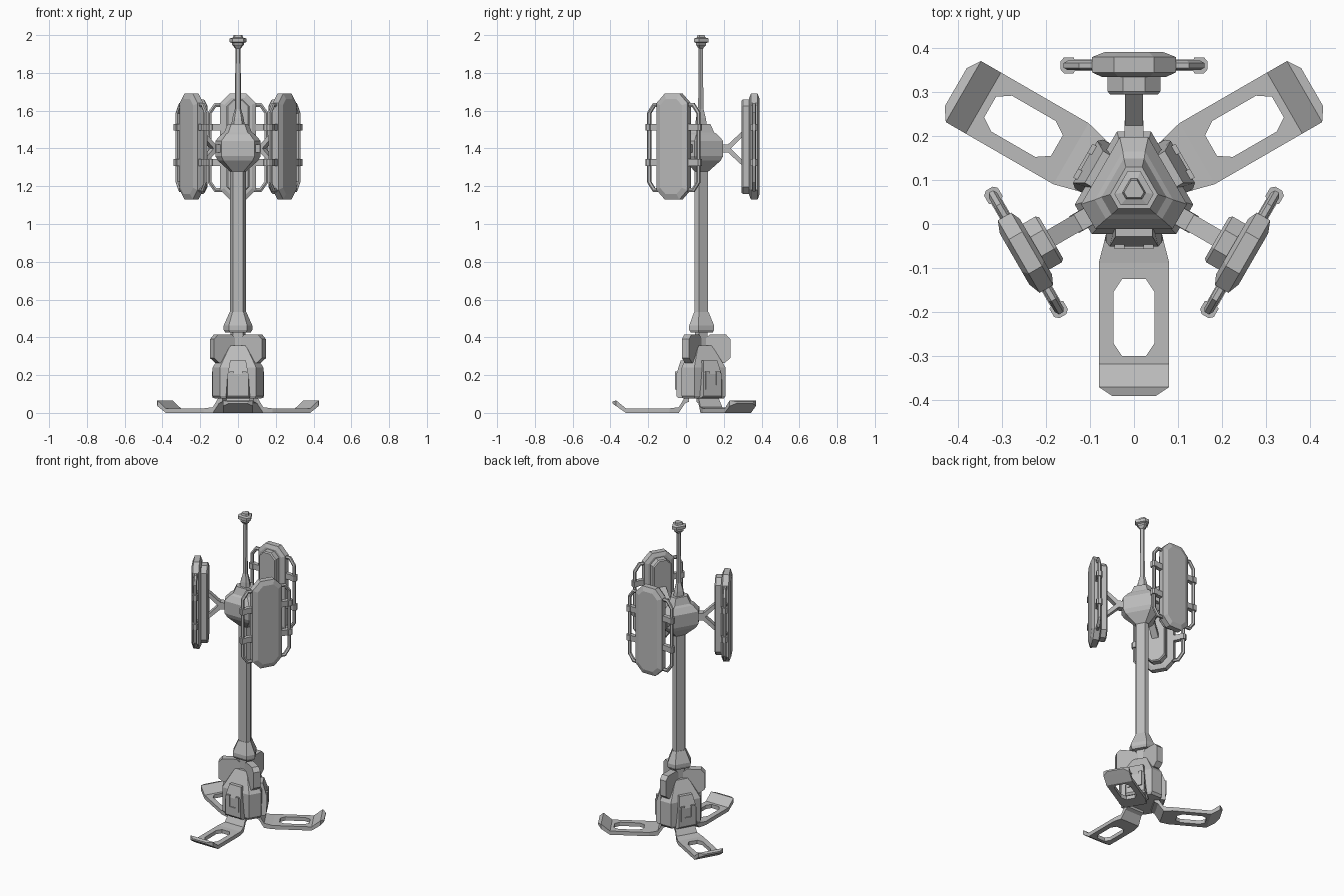
import bpy, bmesh, math
from mathutils import Vector

if "Cube" in bpy.data.objects:
    bpy.data.objects.remove(bpy.data.objects["Cube"])

CY = 0.077                                   # y of the three-fold symmetry axis
LEGS = [math.radians(a) for a in (-90, 30, 150)]
PANELS = [math.radians(a) for a in (90, -30, 210)]

grey = bpy.data.materials.new("mid_grey")
grey.diffuse_color = (0.5, 0.5, 0.5, 1)
grey.use_nodes = True
grey.node_tree.nodes["Principled BSDF"].inputs["Base Color"].default_value = grey.diffuse_color


def loft(rings):
    """Closed solid through a list of equal-length rings."""
    bm = bmesh.new()
    vs = [[bm.verts.new(p) for p in ring] for ring in rings]
    n = len(vs[0])
    for a, b in zip(vs, vs[1:]):
        for i in range(n):
            j = (i + 1) % n
            bm.faces.new((a[i], a[j], b[j], b[i]))
    bm.faces.new(vs[0])
    bm.faces.new(vs[-1])
    bmesh.ops.recalc_face_normals(bm, faces=bm.faces)
    me = bpy.data.meshes.new("part")
    bm.to_mesh(me)
    bm.free()
    return me


def place(name, me, angles=(0,)):
    """One object per angle; local x is the outward direction."""
    if not me.materials:
        me.materials.append(grey)
    me.name = name
    for i, a in enumerate(angles):
        suffix = "" if len(angles) == 1 else "_%d" % (i + 1)
        ob = bpy.data.objects.new(name + suffix, me)
        ob.location = (0, CY, 0)
        ob.rotation_euler = (0, 0, a)
        bpy.context.collection.objects.link(ob)


def tri(z, a, c):
    """Triangle with cut corners: flats at distance a, corners at c."""
    h = (2 * a - c) * math.tan(math.radians(30))
    out = []
    for th in sorted(PANELS):
        d = Vector((math.cos(th), math.sin(th), 0))
        t = Vector((-d.y, d.x, 0))
        out += [d * c - t * h + Vector((0, 0, z)), d * c + t * h + Vector((0, 0, z))]
    return out


def core(name, levels):
    place(name, loft([tri(*l) for l in levels]))


def octagon(r, hw, z0, z1, cut, inset=0):
    """Cut-corner rectangle in the upright plane at radius r."""
    hw, z0, z1 = hw - inset, z0 + inset, z1 - inset
    cut -= inset * 0.58
    pts = [(hw, z0 + cut), (hw, z1 - cut), (hw - cut, z1), (cut - hw, z1),
           (-hw, z1 - cut), (-hw, z0 + cut), (cut - hw, z0), (hw - cut, z0)]
    return [(r, t, z) for t, z in pts]


def slab(profile, t0, t1):
    """Side profile (radius, height) given a width."""
    return loft([[(r, t, z) for r, z in profile] for t in (t0, t1)])


def tube(path, r, rad, sides=6):
    """Tube along a (width, height) path at radius r, with mitred bends."""
    p = [Vector(q) for q in path]
    rings = []
    for i, q in enumerate(p):
        d0 = (q - p[i - 1]).normalized() if i else (p[1] - q).normalized()
        d1 = (p[i + 1] - q).normalized() if i < len(p) - 1 else d0
        d = (d0 + d1).normalized()
        m = Vector((-d.y, d.x)) / d.dot(d0)
        ring = []
        for k in range(sides):
            a = math.tau * (k + 0.5) / sides
            w = q + m * rad * math.cos(a)
            ring.append((r + rad * math.sin(a), w.x, w.y))
        rings.append(ring)
    return loft(rings)


# central mast
core("base_body", [(.075, .092, .122), (.09, .10, .133), (.24, .10, .133), (.357, .047, .06)])
core("neck", [(.34, .03, .038), (.44, .03, .038)])
core("collar", [(.425, .052, .064), (.44, .06, .072), (.462, .06, .072), (.535, .034, .042)])
core("column", [(.52, .032, .04), (1.30, .032, .04)])
core("hub", [(1.278, .032, .042), (1.335, .078, .106), (1.36, .088, .12), (1.44, .088, .12),
             (1.475, .066, .088), (1.485, .056, .072), (1.53, .042, .052)])
core("antenna", [(1.525, .028, .033), (1.56, .024, .028), (1.61, .0125, .015), (1.94, .0105, .013)])
core("antenna_tip", [(1.93, .011, .014), (1.947, .023, .03), (1.958, .023, .03), (1.963, .034, .043),
                     (1.982, .034, .043), (1.987, .02, .026), (2.0, .017, .022)])

# feet: box sections along the radius, then an opening is cut
sections = [(.06, .06, .06, .088), (.082, .06, .05, .085), (.115, .067, .0, .03), (.165, .08, .0, .024),
            (.395, .08, .0, .024), (.447, .08, .036, .066), (.467, .05, .05, .06)]
foot = loft([[(r, -w, z0), (r, w, z0), (r, w, z1), (r, -w, z1)] for r, w, z0, z1 in sections])
opening = [(.202, .027), (.232, .047), (.347, .047), (.377, .027),
           (.377, -.027), (.347, -.047), (.232, -.047), (.202, -.027)]
cut_me = loft([[(x, y, z) for x, y in opening] for z in (-.05, .1)])
foot_ob = bpy.data.objects.new("foot_blank", foot)
cutter = bpy.data.objects.new("foot_cutter", cut_me)
cutter.hide_render = True
for ob in (foot_ob, cutter):
    bpy.context.collection.objects.link(ob)
mod = foot_ob.modifiers.new("opening", 'BOOLEAN')
mod.operation = 'DIFFERENCE'
mod.solver = 'EXACT'
mod.object = cutter
dg = bpy.context.evaluated_depsgraph_get()
foot_me = bpy.data.meshes.new_from_object(foot_ob.evaluated_get(dg))
bpy.data.objects.remove(foot_ob)
bpy.data.objects.remove(cutter)
foot_me.materials.clear()
place("foot", foot_me, LEGS)

# cover plates with a raised U-shaped clip on each base side
cover = slab([(.07, .078), (.118, .078), (.128, .09), (.128, .205), (.105, .278), (.07, .278)], -.064, .064)
for v in cover.vertices:
    if v.co.z > .25:
        v.co.y *= .65
    elif v.co.x > .12:
        v.co.y *= .86
place("base_cover", cover, LEGS)
clip = [(-.044, .125), (.044, .125), (.044, .22), (.021, .22), (.021, .148), (-.021, .148), (-.021, .22), (-.044, .22)]
place("cover_clip", loft([[(r, t, z) for t, z in clip] for r in (.11, .134)]), LEGS)

# upright fins above the base
fin = [(.03, .285), (.05, .265), (.128, .265), (.158, .29), (.158, .39), (.135, .415), (.05, .415), (.03, .395)]
place("base_fin", slab(fin, -.022, .022), PANELS)

# forked arms holding the panels
place("arm_stub", slab([(.10, 1.378), (.148, 1.378), (.148, 1.422), (.10, 1.422)], -.021, .021), PANELS)
for name, s in (("arm_upper", 1), ("arm_lower", -1)):
    prof = [(.125, .02), (.145, .021), (.222, .092), (.222, .063), (.158, -.002), (.14, -.01)]
    place(name, slab([(r, 1.4 + s * z) for r, z in prof], -.02, .02), PANELS)

# panels with backing plates
place("panel_backing", loft([octagon(.217, .06, 1.16, 1.66, .035, .006), octagon(.224, .06, 1.16, 1.66, .035),
                             octagon(.265, .06, 1.16, 1.66, .035)]), PANELS)
place("panel", loft([octagon(.257, .095, 1.13, 1.69, .05, .022), octagon(.267, .095, 1.13, 1.69, .05),
                     octagon(.302, .095, 1.13, 1.69, .05), octagon(.313, .095, 1.13, 1.69, .05, .028)]), PANELS)

# side rails and their brackets
for side, s in (("left", 1), ("right", -1)):
    path = [(.085, 1.63), (.12, 1.63), (.15, 1.588), (.15, 1.222), (.12, 1.18), (.085, 1.18)]
    place("rail_" + side, tube([(t * s, z) for t, z in path], .283, .011), PANELS)
    for level, z in (("upper", 1.512), ("lower", 1.325)):
        bar = [(.08, .013), (.135, .013), (.137, .018), (.159, .018), (.167, .009)]
        rings = [[(.283 + i * h, t * s, z + j * .018) for i, j in ((-1, -1), (1, -1), (1, 1), (-1, 1))]
                 for t, h in bar]
        place("bracket_%s_%s" % (level, side), loft(rings), PANELS)
